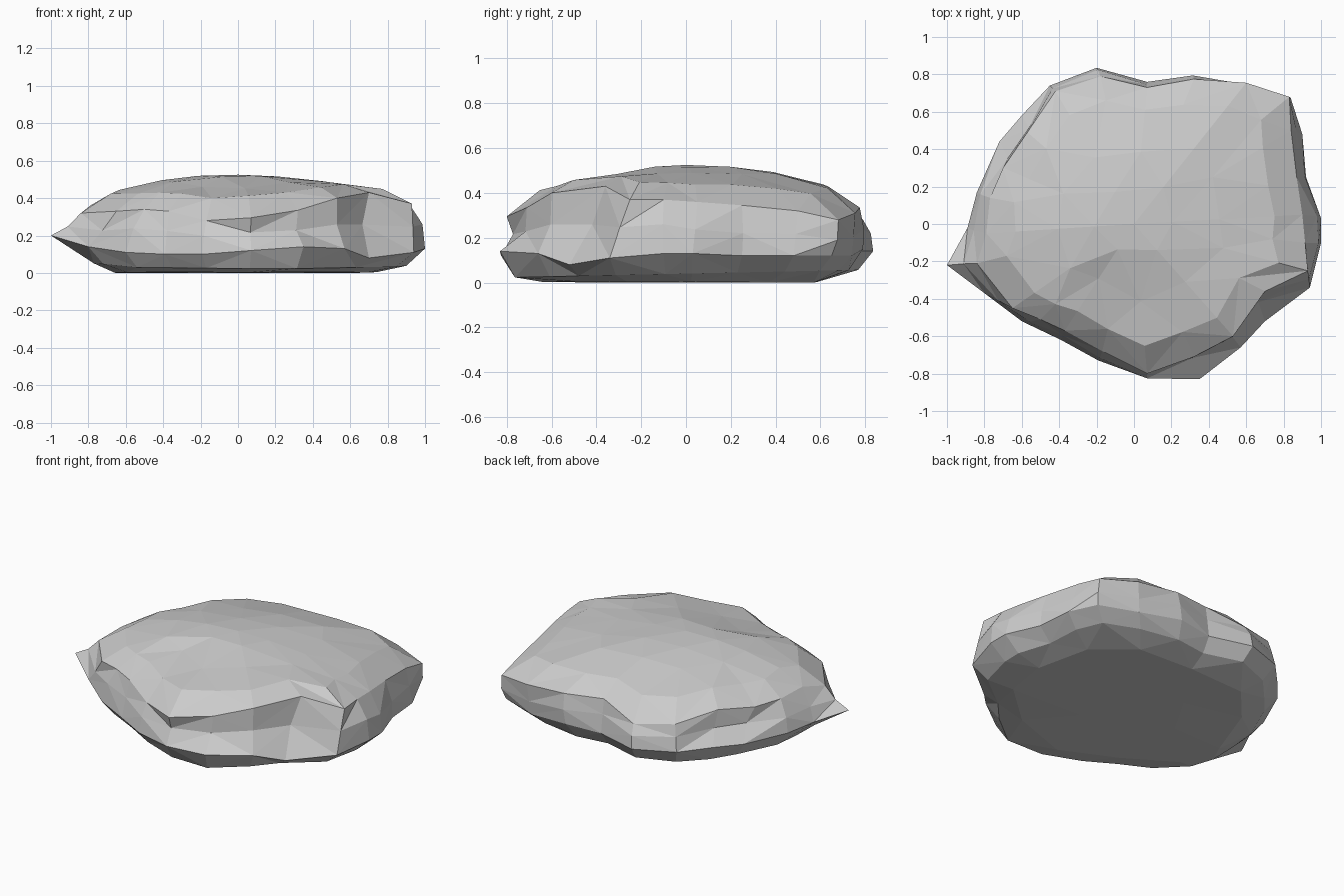
import bpy, bmesh, random
from mathutils import Vector

if "Cube" in bpy.data.objects:
    bpy.data.objects.remove(bpy.data.objects["Cube"])
random.seed(4)

# widest belt of the boulder, anticlockwise from +x
BELT = [(1, .03, .13), (.92, .25, .12), (.9, .48, .12), (.82, .65, .12), (.58, .74, .12), (.3, .79, .15),
        (.07, .76, .14), (-.2, .835, .14), (-.45, .74, .15), (-.6, .58, .16), (-.72, .44, .16), (-.84, .17, .16),
        (-.89, -.02, .17), (-1, -.22, .2), (-.8, -.37, .14), (-.6, -.52, .11), (-.39, -.62, .1), (-.19, -.73, .1),
        (.07, -.825, .12), (.35, -.83, .14), (.57, -.66, .13), (.7, -.52, .08), (.94, -.34, .11), (1, -.1, .13)]
# upper shoulder, same columns
RIM = [(.9, .05, .36), (.87, .25, .345), (.84, .5, .32), (.83, .68, .28), (.6, .755, .31), (.32, .775, .335),
       (.07, .73, .35), (-.18, .79, .28), (-.42, .71, .31), (-.57, .49, .36), (-.7, .3, .34), (-.77, .14, .35),
       (-.79, -.05, .36), (-.84, -.21, .32), (-.65, -.45, .33), (-.5, -.51, .34), (-.37, -.57, .33),
       (-.17, -.68, .28), (.07, -.8, .295), (.32, -.71, .335), (.53, -.6, .4), (.7, -.36, .43),
       (.93, -.25, .37), (.915, -.1, .37)]
TOP = .525
# columns where the side facets are hollowed or swollen
SWELL = {18: .95, 19: .93, 20: .96, 21: .95, 9: .96, 10: .95, 11: 1.02, 12: 1.02, 13: .99,
         23: 1.03, 0: 1.03, 1: 1.02, 22: 1.0}

bm = bmesh.new()


def ring(points):
    return [bm.verts.new(p) for p in points]


def bridge(a, b):
    """Triangle strip between rings; b may have half as many points."""
    n = len(b)
    for i in range(n):
        j = (i + 1) % n
        if len(a) == n:
            if i % 2:
                tris = [(a[i], a[j], b[i]), (a[j], b[j], b[i])]
            else:
                tris = [(a[i], a[j], b[j]), (a[i], b[j], b[i])]
        else:
            k, m = 2 * i + 1, (2 * i + 2) % len(a)
            tris = [(a[2 * i], a[k], b[i]), (a[k], b[j], b[i]), (a[k], a[m], b[j])]
        for t in tris:
            bm.faces.new(t)


def dome(step, f, g):
    """Ring of the crown: shoulder shrunk by f, lifted toward the summit by g."""
    pts = []
    for x, y, z in RIM[::step]:
        s = f + random.uniform(-.02, .02)
        h = z + (TOP - z) * g + random.uniform(-.006, .006)
        if f < .7 and y * f < -.25:
            h -= .02
        pts.append((x * s, y * s, h))
    return ring(pts)


# side facets
belt, rim = ring(BELT), ring(RIM)
mid = []
for i, (p, q) in enumerate(zip(BELT, RIM)):
    v = (Vector(p) + Vector(q)) / 2
    s = SWELL.get(i, 1.015 if i % 2 else 1.0)
    mid.append((v.x * s, v.y * s, v.z + random.uniform(-.015, .015)))
mid = ring(mid)
bridge(belt, mid)
bridge(mid, rim)

# crown
crown = [rim, dome(1, .82, .5), dome(2, .52, .79), dome(4, .25, .97)]
for a, b in zip(crown, crown[1:]):
    bridge(a, b)
summit = bm.verts.new((0, 0, TOP))
for i in range(6):
    bm.faces.new((crown[3][i], crown[3][(i + 1) % 6], summit))

# underside, tucked in below the left spike
under = ring([(max(x * .9, -.77), y * .92, .04 + .02 * y + (.015 if x < -.7 else 0)) for x, y, z in BELT])
base = ring([(x * .74, y * .77, random.uniform(0, .006)) for x, y, z in BELT[::2]])
core = ring([(x * .35, y * .35, 0) for x, y, z in BELT[::4]])
bridge(belt, under)
bridge(under, base)
bridge(base, core)
bm.faces.new(core)
bmesh.ops.recalc_face_normals(bm, faces=bm.faces[:])

mesh = bpy.data.meshes.new("boulder")
bm.to_mesh(mesh)
bm.free()
bpy.context.collection.objects.link(bpy.data.objects.new("boulder", mesh))
